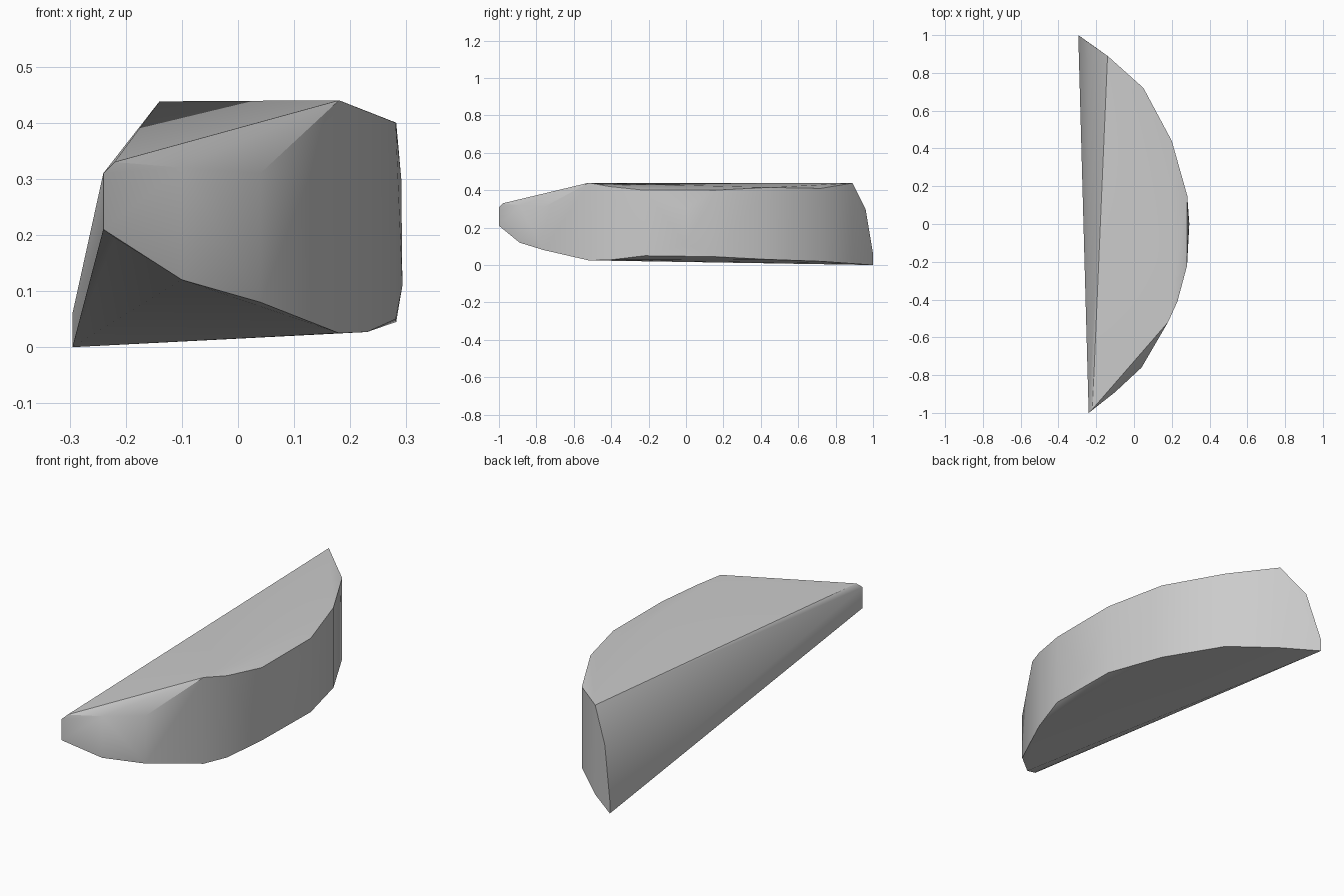
import bpy
import bmesh
import math

default_cube = bpy.data.objects.get("Cube")
if default_cube:
    bpy.data.objects.remove(default_cube, do_unlink=True)

# Plain grey stone
stone = bpy.data.materials.new("stone grey")
stone.use_nodes = True
grey = (0.6, 0.6, 0.6, 1)
stone.diffuse_color = grey
stone.node_tree.nodes["Principled BSDF"].inputs["Base Color"].default_value = grey

# Curved rim stations, front tip to back tip: x, y, lower height, upper height
rim = [
    (-.24, -1, .21, .31),
    (-.22, -.98, .195, .33),
    (-.1, -.89, .12, .32),
    (.04, -.76, .08, .31),
    (.18, -.52, .025, .44),
    (.23, -.41, .027, .42),
    (.281, -.22, .05, .4),
    (.282, .15, .045, .4),
    (.2, .44, .03, .415),
    (.05, .72, .02, .41),
    (-.14, .89, .008, .438),
    (-.24, .96, .005, .3),
    (-.295, 1, 0, .06),
]
# Slight outward bulge halfway along the curved wall
bulge = [(.293, 0, .11), (.291, 0, .3)]


def wrap_points(name, points, material):
    """Stretch a closed faceted skin around a cloud of points."""
    bm = bmesh.new()
    for point in points:
        bm.verts.new(point)
    hull = bmesh.ops.convex_hull(bm, input=bm.verts[:])
    spare = {item for item in hull["geom_interior"] + hull["geom_unused"]
             if isinstance(item, bmesh.types.BMVert) and item.is_valid}
    bmesh.ops.delete(bm, geom=list(spare), context="VERTS")
    bmesh.ops.recalc_face_normals(bm, faces=bm.faces[:])
    mesh = bpy.data.meshes.new(name)
    bm.to_mesh(mesh)
    bm.free()
    mesh.materials.append(material)
    obj = bpy.data.objects.new(name, mesh)
    bpy.context.collection.objects.link(obj)
    return obj


# Half-moon slab: flat sloping back, curved chipped front wall
lower = [(x, y, low) for x, y, low, high in rim]
upper = [(x, y, high) for x, y, low, high in rim]
slab = wrap_points("stone_slab", lower + upper + bulge, stone)

# Soft shading along the curve, crisp chipped edges
bpy.ops.object.select_all(action="DESELECT")
slab.select_set(True)
bpy.context.view_layer.objects.active = slab
bpy.ops.object.shade_smooth_by_angle(angle=math.radians(30))
